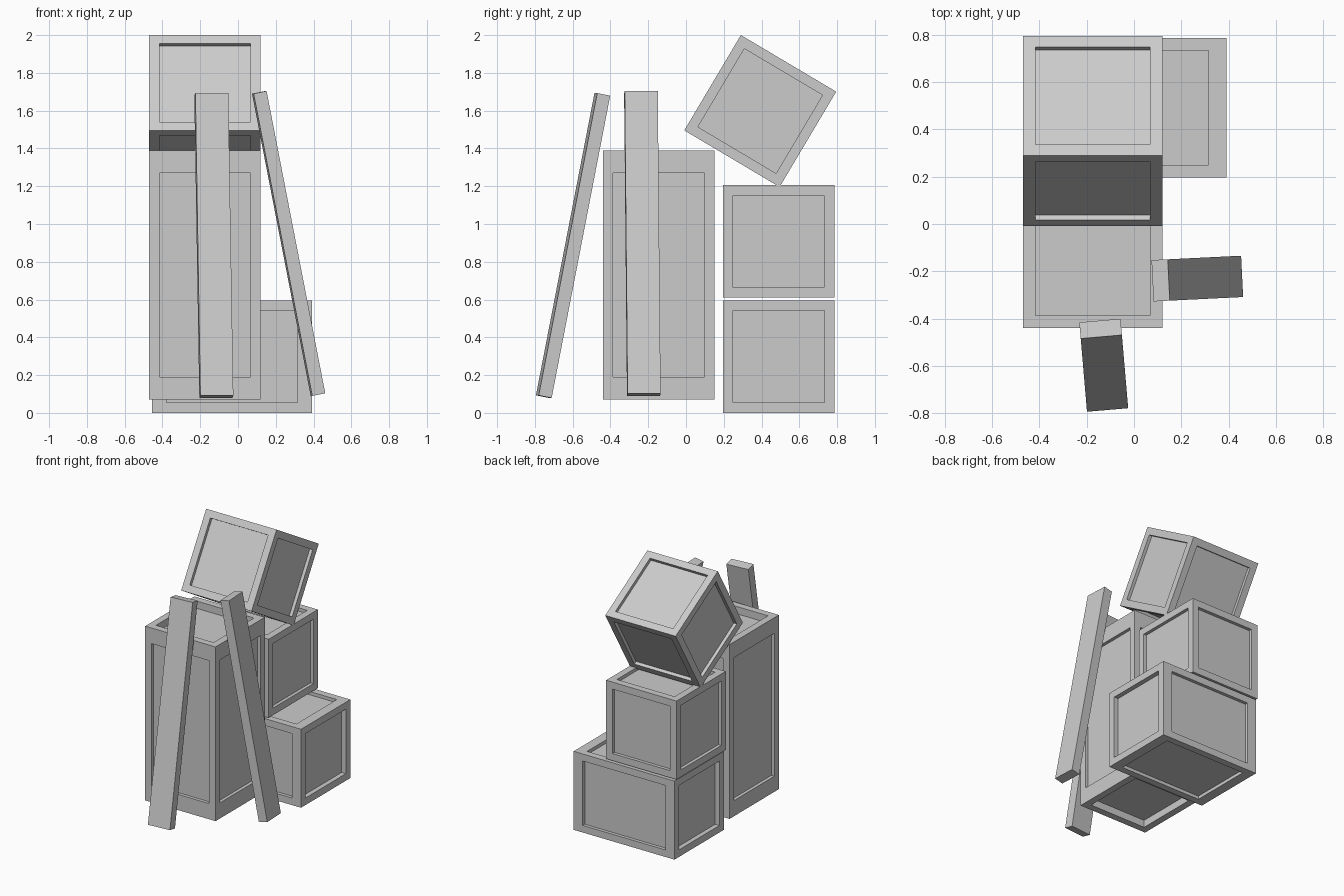
import bpy, bmesh
from math import radians
from mathutils import Vector

cube = bpy.data.objects.get("Cube")
if cube:
    bpy.data.objects.remove(cube, do_unlink=True)

grey = bpy.data.materials.new("plain grey")
grey.use_nodes = True
colour = (0.6, 0.6, 0.6, 1)
grey.diffuse_color = colour
grey.node_tree.nodes["Principled BSDF"].inputs["Base Color"].default_value = colour


def add_box(name, centre, size, rotation=(0, 0, 0), panelled=False):
    """Box placed by its centre, optionally with a recessed panel on every side."""
    bm = bmesh.new()
    bmesh.ops.create_cube(bm, size=1)
    if panelled:
        panels = bm.faces[:]
        bmesh.ops.inset_individual(bm, faces=panels, thickness=0.09, use_even_offset=True)
        pushed = bmesh.ops.extrude_discrete_faces(bm, faces=panels)["faces"]
        for face in pushed:
            face.normal_update()
            bmesh.ops.translate(bm, verts=face.verts[:], vec=face.normal * -0.042)
    bmesh.ops.scale(bm, verts=bm.verts[:], vec=Vector(size))
    bmesh.ops.recalc_face_normals(bm, faces=bm.faces[:])
    mesh = bpy.data.meshes.new(name)
    bm.to_mesh(mesh)
    bm.free()
    mesh.materials.append(grey)
    obj = bpy.data.objects.new(name, mesh)
    obj.location = centre
    obj.rotation_euler = [radians(a) for a in rotation]
    bpy.context.collection.objects.link(obj)
    return obj


# Crates: tall one in front, a stack of three behind, the top one tipped over
side = 0.59
add_box("tall_crate", (-0.175, -0.145, 0.73), (side, side, 1.32), panelled=True)
add_box("wide_bottom_crate", (-0.032, 0.492, 0.298), (0.845, side, 0.595), panelled=True)
add_box("middle_crate", (-0.175, 0.49, 0.908), (side, side, 0.595), panelled=True)
add_box("tipped_top_crate", (-0.175, 0.393, 1.598), (side, 0.587, 0.587),
        (-30.7, 0, 0), panelled=True)

# Planks leaning towards the tall crate
plank = (0.175, 0.07, 1.63)
add_box("front_plank", (-0.128, -0.598, 0.886), plank, (-11, 0, 4.9))
add_box("left_plank", (0.268, -0.231, 0.897), plank, (-11, 0, 92.8))
